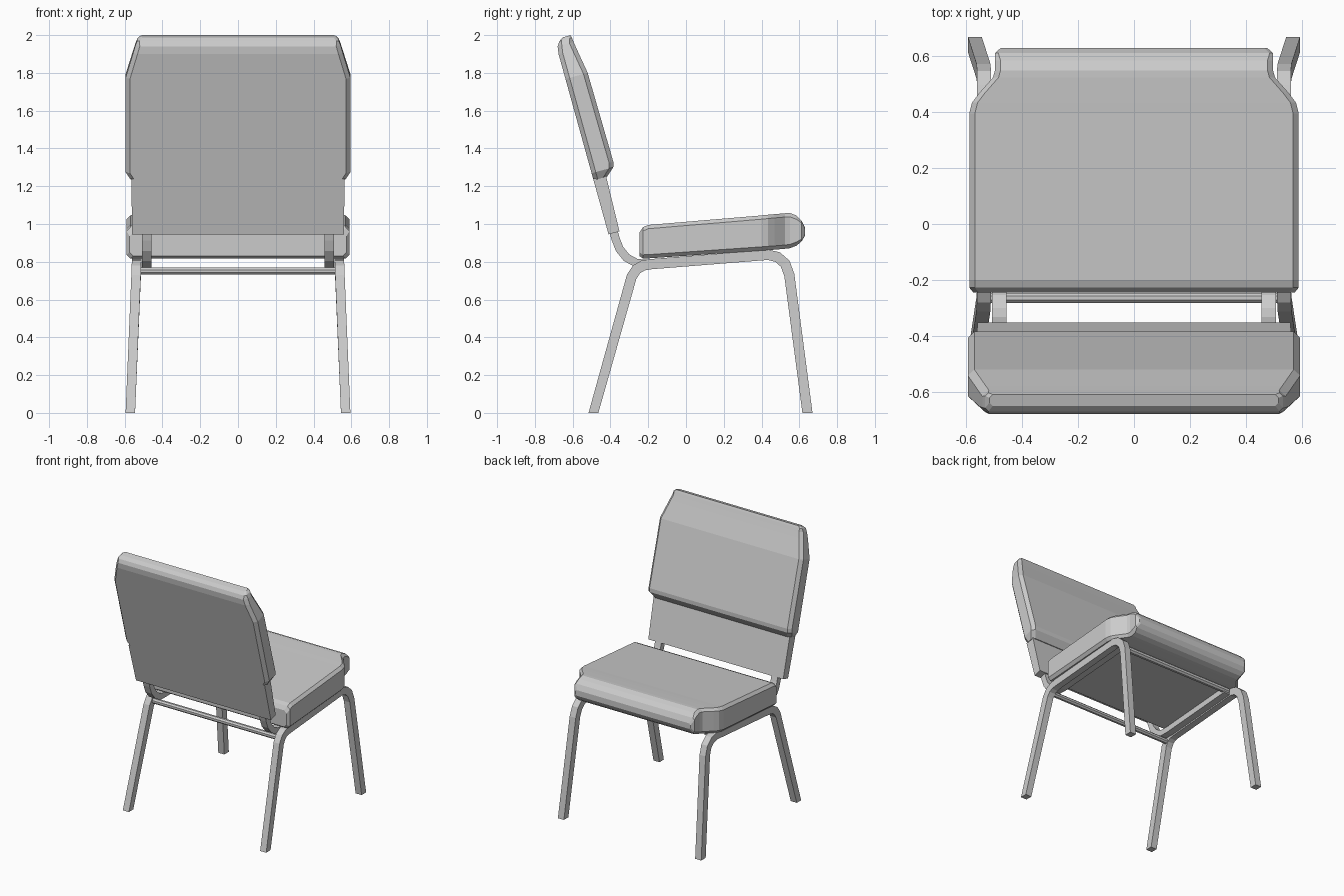
import bpy, bmesh, math
from mathutils import Vector

if "Cube" in bpy.data.objects:
    bpy.data.objects.remove(bpy.data.objects["Cube"])


def loft(name, rings, mirror=False):
    """Skin a list of closed rings and cap both ends."""
    bm = bmesh.new()
    vr = [[bm.verts.new(p) for p in r] for r in rings]
    n = len(vr[0])
    for a, b in zip(vr, vr[1:]):
        for i in range(n):
            j = (i + 1) % n
            bm.faces.new((a[i], a[j], b[j], b[i]))
    bm.faces.new(vr[0])
    bm.faces.new(vr[-1][::-1])
    bmesh.ops.recalc_face_normals(bm, faces=bm.faces[:])
    me = bpy.data.meshes.new(name)
    bm.to_mesh(me)
    bm.free()
    ob = bpy.data.objects.new(name, me)
    bpy.context.collection.objects.link(ob)
    if mirror:
        ob.modifiers.new("Mirror", 'MIRROR')
    return ob


def section(w, lo, hi, c):
    """Rectangle with chamfered corners: half width w, from lo to hi."""
    return [(-w + c, lo), (w - c, lo), (w, lo + c), (w, hi - c),
            (w - c, hi), (-w + c, hi), (-w, hi - c), (-w, lo + c)]


def tube(name, path, half_x, half_n, x_at):
    """Mirrored rectangular tube along a (y, z) path, mitred at the bends."""
    pts = [Vector(p) for p in path]
    dirs = [(b - a).normalized() for a, b in zip(pts, pts[1:])]
    rings = []
    for i, p in enumerate(pts):
        d0, d1 = dirs[max(i - 1, 0)], dirs[min(i, len(dirs) - 1)]
        t = (d0 + d1).normalized()
        n = Vector((-t.y, t.x)) * half_n / max(t.dot(d0), 0.5)
        x = x_at(p.y)
        ring = []
        for sx, sn in ((-1, -1), (1, -1), (1, 1), (-1, 1)):
            q = p + n * sn
            ring.append((x + sx * half_x, q.x, 0 if q.y < 0.02 else q.y))
        rings.append(ring)
    return loft(name, rings, True)


def crossbar(name, y, z, r, half_len):
    ring = [(y + r * math.cos(a), z + r * math.sin(a))
            for a in (math.tau * (k + 0.5) / 8 for k in range(8))]
    loft(name, [[(x, *p) for p in ring] for x in (-half_len, half_len)])


# Seat cushion: stations of (y, half width, bottom, top)
seat = [(-.246, .575, .83, .955), (-.228, .59, .817, .983), (-.2, .59, .818, .995),
        (.396, .59, .859, 1.045), (.435, .58, .862, 1.049), (.468, .555, .864, 1.052),
        (.525, .505, .869, 1.057), (.55, .498, .872, 1.058), (.585, .498, .885, 1.045),
        (.612, .498, .908, 1.018), (.63, .478, .938, .98)]
loft("seat_cushion", [[(x, y, z) for x, z in section(w, lo, hi, .02 if y < .6 else .012)]
                      for y, w, lo, hi in seat])

# Reclined back: u runs up the back, v runs forward
TILT = math.radians(15.5)


def back_point(x, u, v):
    s, c = math.sin(TILT), math.cos(TILT)
    return (x, -.41 - s * u + c * v, .945 + c * u + s * v)


# Back cushion: stations of (u, half width, back, front)
back = [(.297, .57, 0, .075), (.336, .595, 0, .119), (.364, .595, 0, .127),
        (.854, .595, 0, .122), (.99, .555, 0, .1), (1.031, .543, .006, .094),
        (1.055, .533, .022, .091), (1.07, .518, .046, .088)]
loft("back_cushion", [[back_point(x, u, v) for x, v in section(w, lo, hi, .023 if u < 1.04 else .012)]
                      for u, w, lo, hi in back])

# Thin panel below the back cushion
loft("back_panel", [[back_point(x, u, v) for x, v in ((-w, 0), (w, 0), (w, t), (-w, t))]
                    for u, w, t in ((0, .56, .06), (.305, .565, .07))])

# Leg frames: rear leg, side rail and front leg in one bent tube
leg_path = [(-.49, 0), (-.288, .72), (-.262, .76), (-.228, .78), (-.19, .787),
            (.435, .837), (.485, .825), (.525, .79), (.547, .73), (.643, 0)]
tube("leg_frame", leg_path, .025, .027, lambda z: .57 - .033 * min(z / .78, 1))

# Back uprights bending under the seat
upright_path = [(-.409, 1.05), (-.372, .92), (-.352, .868), (-.315, .822), (-.26, .792),
                (-.19, .79), (.43, .838)]
tube("back_upright", upright_path, .026, .022, lambda z: .483)

# Crossbars
crossbar("rear_crossbar", -.265, .75, .02, .53)
crossbar("front_crossbar", .42, .845, .022, .5)
